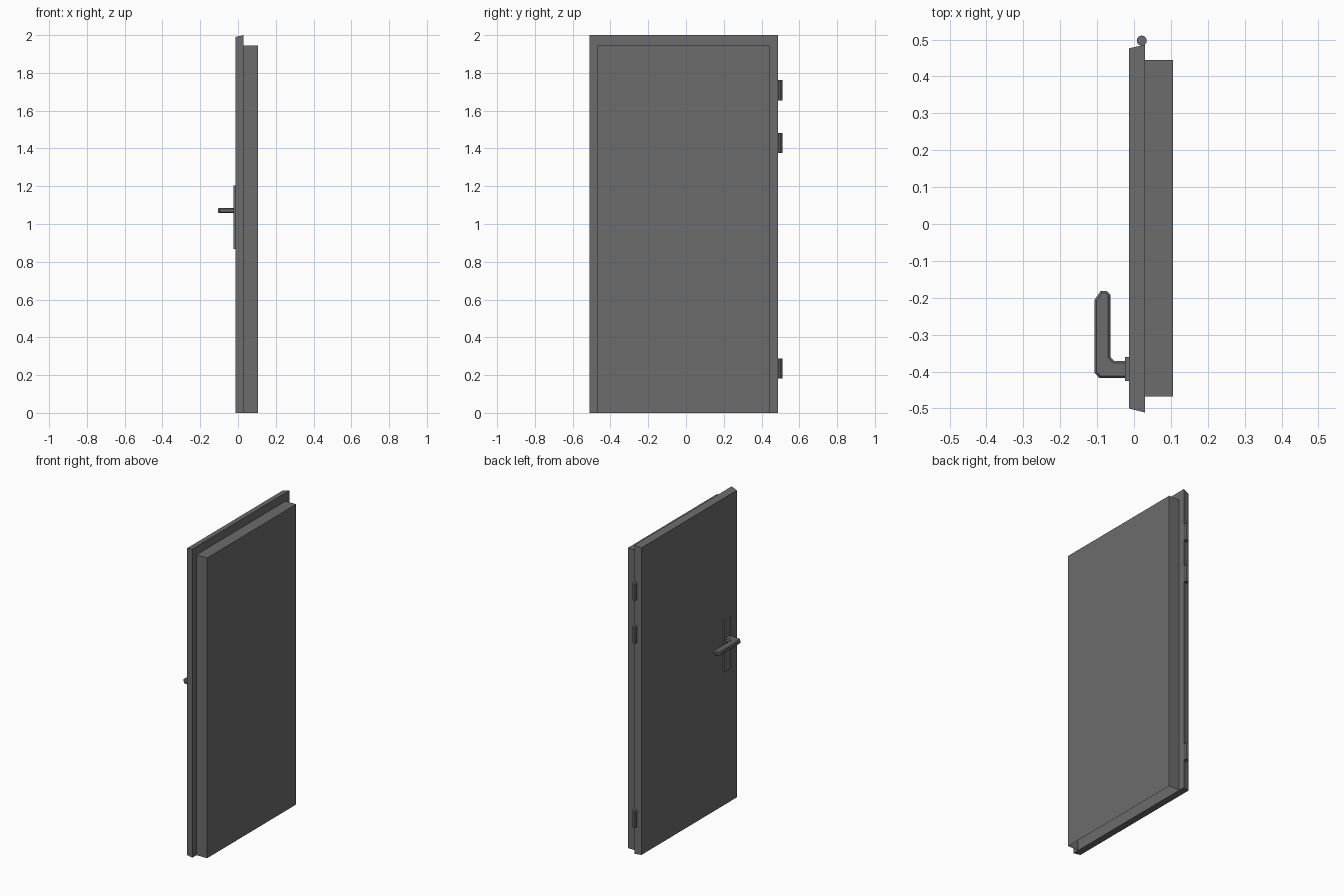
import bpy, bmesh

if "Cube" in bpy.data.objects:
    bpy.data.objects.remove(bpy.data.objects["Cube"])

# Dark grey finish shared by all parts
grey = bpy.data.materials.new("dark_grey")
grey.diffuse_color = (0.15, 0.15, 0.15, 1)
grey.use_nodes = True
grey.node_tree.nodes["Principled BSDF"].inputs["Base Color"].default_value = grey.diffuse_color


def loft(name, low, high, cap_low=True):
    """Join two matching outlines with side walls and caps."""
    n = len(low)
    faces = [(i, (i + 1) % n, n + (i + 1) % n, n + i) for i in range(n)]
    faces.append(tuple(range(n, 2 * n)))
    if cap_low:
        faces.append(tuple(reversed(range(n))))
    mesh = bpy.data.meshes.new(name)
    mesh.from_pydata(low + high, [], faces)
    bm = bmesh.new()
    bm.from_mesh(mesh)
    bmesh.ops.recalc_face_normals(bm, faces=bm.faces)
    bm.to_mesh(mesh)
    bm.free()
    mesh.materials.append(grey)
    obj = bpy.data.objects.new(name, mesh)
    bpy.context.collection.objects.link(obj)
    return obj


def rect_x(x, y0, y1, z0, z1):
    return [(x, y0, z0), (x, y1, z0), (x, y1, z1), (x, y0, z1)]


def rect_z(z, x0, x1, y0, y1):
    return [(x0, y0, z), (x1, y0, z), (x1, y1, z), (x0, y1, z)]


# Outer leaf with slanted sides and top
loft("door_leaf", rect_x(-0.014, -0.500, 0.476, 0, 1.99),
     rect_x(0.030, -0.511, 0.486, 0, 2.0))

# Inner body, a shell open at the bottom
loft("inner_body", rect_z(0, 0.030, 0.106, -0.468, 0.444),
     rect_z(1.946, 0.030, 0.106, -0.468, 0.444), cap_low=False)

# Handle plate
loft("handle_plate", rect_x(-0.024, -0.426, -0.361, 0.868, 1.203),
     rect_x(-0.014, -0.426, -0.361, 0.868, 1.203))

# Lever handle: bent outline with chamfered rims, stem sunk into the plate
outline = [(-0.016, -0.418), (-0.094, -0.418), (-0.107, -0.403),
           (-0.107, -0.206), (-0.090, -0.181), (-0.074, -0.181),
           (-0.064, -0.192), (-0.064, -0.360), (-0.054, -0.371),
           (-0.016, -0.371)]
lever = loft("lever_handle", [(x, y, 1.057) for x, y in outline],
             [(x, y, 1.085) for x, y in outline])
bev = lever.modifiers.new("chamfer", 'BEVEL')
bev.width = 0.006
bev.segments = 1
bev.limit_method = 'ANGLE'
bev.angle_limit = 1.2

# Hinge barrels
for i, z in enumerate((0.235, 1.429, 1.708)):
    bpy.ops.mesh.primitive_cylinder_add(vertices=10, radius=0.014, depth=0.108,
                                        location=(0.021, 0.497, z))
    hinge = bpy.context.object
    hinge.name = f"hinge_{i + 1}"
    hinge.data.materials.append(grey)
